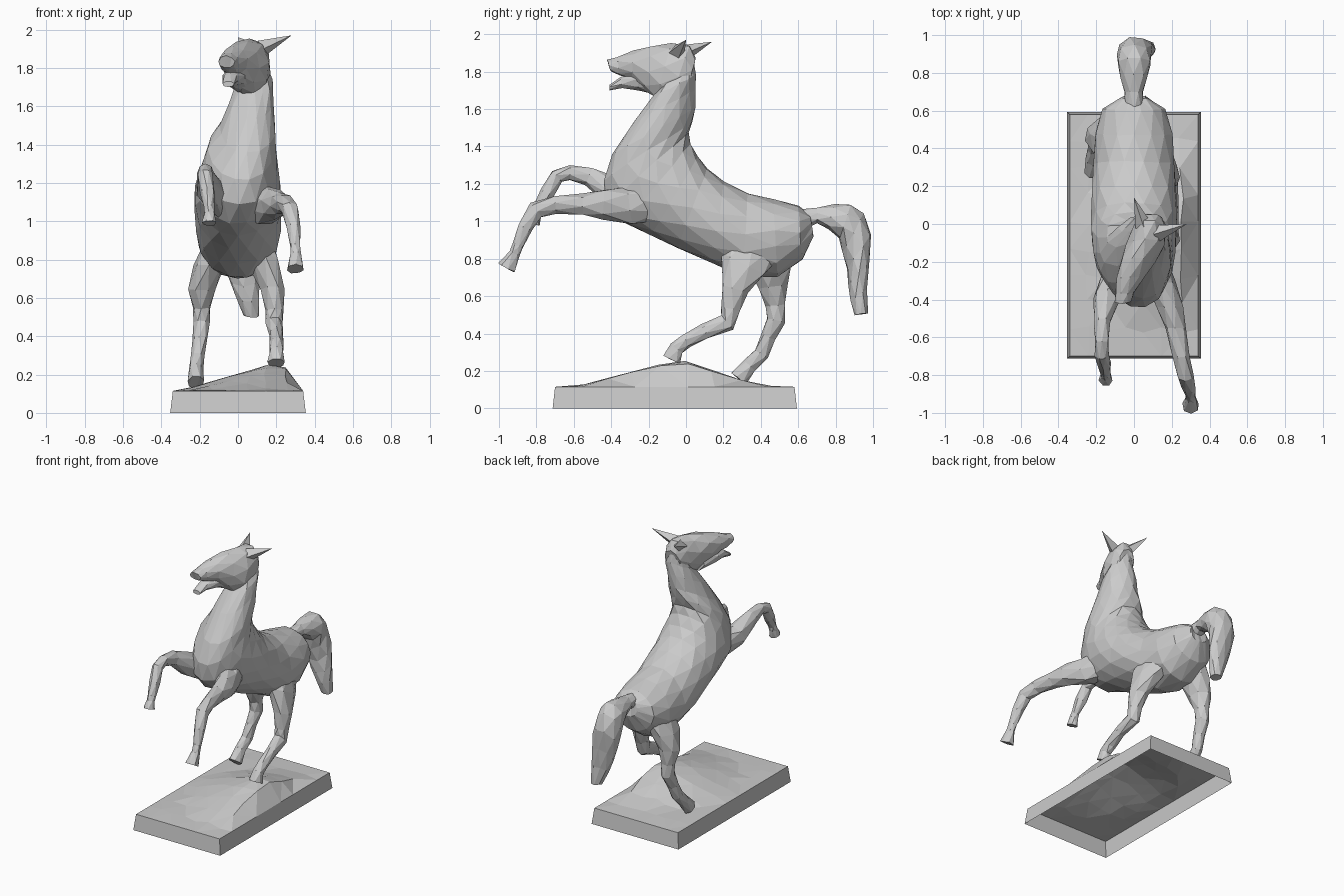
import bpy, bmesh, math, random
from mathutils import Vector

random.seed(4)
cube = bpy.data.objects.get("Cube")
if cube:
    bpy.data.objects.remove(cube, do_unlink=True)

# One plain stone colour
stone = bpy.data.materials.new("stone_grey")
stone.use_nodes = True
stone.diffuse_color = (0.6, 0.6, 0.6, 1)
stone.node_tree.nodes["Principled BSDF"].inputs["Base Color"].default_value = stone.diffuse_color

CM = 0.01  # all tables below are in hundredths of a unit


def finish(name, bm):
    """Triangulate, turn normals outward and link a flat shaded object."""
    bmesh.ops.triangulate(bm, faces=bm.faces[:])
    bmesh.ops.recalc_face_normals(bm, faces=bm.faces[:])
    mesh = bpy.data.meshes.new(name)
    bm.to_mesh(mesh)
    bm.free()
    mesh.materials.append(stone)
    obj = bpy.data.objects.new(name, mesh)
    bpy.context.collection.objects.link(obj)
    return obj


def jitter(amount):
    return Vector([random.uniform(-amount, amount) for axis in range(3)])


def loft(name, sections, sides, rough=0.0):
    """Skin staggered elliptical rings with triangles.
    Each section: upper y, upper z, lower y, lower z, centre x, half width."""
    bm = bmesh.new()
    rings = []
    for i, (uy, uz, ly, lz, cx, w) in enumerate(sections):
        upper, lower = Vector((cx, uy, uz)), Vector((cx, ly, lz))
        centre, tall = (upper + lower) / 2, (upper - lower) / 2
        wide = Vector((w, 0, 0))
        ring = []
        for j in range(sides):
            a = (j + (i % 2) / 2) * math.tau / sides
            p = centre + (tall * math.cos(a) + wide * math.sin(a)) * 1.03
            ring.append(bm.verts.new((p + jitter(rough)) * CM))
        rings.append(ring)
    for i, (a, b) in enumerate(zip(rings, rings[1:])):
        for j in range(sides):
            k = (j + 1) % sides
            if i % 2 == 0:
                bm.faces.new((a[j], a[k], b[j]))
                bm.faces.new((b[j], a[k], b[k]))
            else:
                bm.faces.new((a[j], b[k], b[j]))
                bm.faces.new((a[j], a[k], b[k]))
    bm.faces.new(rings[0])
    bm.faces.new(rings[-1])
    return finish(name, bm)


def limb(name, path, sides=7):
    """Loft a leg along a path of x, y, z, radius."""
    sections = []
    for i, (x, y, z, r) in enumerate(path):
        before, after = path[max(i - 1, 0)], path[min(i + 1, len(path) - 1)]
        dy, dz = after[1] - before[1], after[2] - before[2]
        length = math.hypot(dy, dz)
        py, pz = -dz / length * r, dy / length * r
        sections.append((y + py, z + pz, y - py, z - pz, x, min(r * 0.9, 8)))
    return loft(name, sections, sides, 0.3)


def ear(name, base, tip, radius):
    """A thin four sided spike."""
    base, tip = Vector(base), Vector(tip)
    turn = (tip - base).to_track_quat("Z", "Y")
    bm = bmesh.new()
    ring = [bm.verts.new((base + turn @ Vector(c)) * CM) for c in
            ((radius, 0, 0), (0, radius, 0), (-radius, 0, 0), (0, -radius, 0))]
    point = bm.verts.new(tip * CM)
    for j in range(4):
        bm.faces.new((ring[j], ring[(j + 1) % 4], point))
    bm.faces.new(ring)
    return finish(name, bm)


# Trunk and neck, from rump to throat
loft("body_and_neck", [
    (66, 104, 68, 92, 0, 7),
    (60, 108, 62, 80, 0, 16),
    (47, 111, 49, 71, 0, 20),
    (33, 115, 30, 71, 0, 21),
    (20, 121, 14, 78, 0, 22),
    (11, 128, -4, 86, 0, 22),
    (6, 134, -18, 93, 0, 22),
    (2, 141, -32, 99, 0, 21),
    (1, 147, -42, 109, 1, 19),
    (3, 153, -44, 122, 2, 17),
    (4, 160, -39, 136, 5, 14),
    (5, 170, -27, 154, 7, 11),
    (5, 178, -17, 167, 9, 9),
    (4, 186, -13, 174, 8, 7)], 14, 0.4)

# Head, turned slightly to its right, with an open mouth
loft("head", [
    (5, 187, 1, 172, 9, 6),
    (2, 194, -8, 166, 8, 9),
    (-8, 195, -16, 166, 6, 10),
    (-18, 194, -22, 170, 2, 9),
    (-28, 191, -29, 176, -2, 7),
    (-37, 188, -35, 178, -5, 5),
    (-42, 186, -40, 180, -6, 4)], 9, 0.3)
loft("lower_jaw", [
    (-16, 180, -15, 167, 3, 7),
    (-27, 180, -25, 170, -2, 6),
    (-35, 177, -34, 171, -4, 4),
    (-41, 173, -41, 170, -5, 3)], 7)
ear("left_ear", (12, -5, 190), (28, 0, 197), 4.5)
ear("right_ear", (5, -1, 190), (0, 14, 196), 4.5)

# Raised front legs
limb("front_left_leg", [
    (8, -14, 112, 11), (14, -30, 108, 10), (19, -44, 109, 8), (22, -55, 109, 6),
    (25, -70, 109, 5), (27, -80, 106, 5), (29, -86, 97, 4),
    (30, -90, 87, 3), (30, -92, 83, 3), (30, -96, 75, 5)])
limb("front_right_leg", [
    (-7, -22, 110, 11), (-14, -38, 115, 8), (-17, -52, 124, 5),
    (-17, -62, 126, 4), (-17, -69, 124, 4), (-16, -74, 115, 4),
    (-15, -79, 107, 3), (-15, -80, 104, 3), (-15, -82, 99, 4)])

# Planted hind legs
limb("hind_left_leg", [
    (8, 40, 92, 15), (14, 31, 77, 13), (18, 26, 64, 7),
    (19, 24, 53, 5), (19, 22, 46, 5), (20, 10, 41, 4),
    (20, 0, 36, 4), (20, -5, 32, 4), (20, -8, 26, 5)])
limb("hind_right_leg", [
    (-8, 46, 92, 13), (-15, 45, 77, 12), (-19, 46, 65, 8),
    (-19, 48, 55, 5), (-19, 48, 47, 5), (-20, 44, 38, 4),
    (-21, 40, 29, 4), (-22, 34, 23, 4), (-22, 28, 16, 5)])

# Arched tail
loft("tail", [
    (60, 106, 62, 95, 0, 5),
    (70, 107, 70, 99, 0, 5),
    (79, 109, 76, 96, 0, 7),
    (88, 109, 82, 91, 0, 9),
    (95, 104, 84, 84, 0, 9),
    (99, 93, 86, 74, 1, 9),
    (98, 78, 87, 66, 3, 8),
    (97, 64, 88, 58, 5, 6),
    (97, 51, 90, 50, 7, 4)], 8, 0.4)

# Open bottomed plinth with a rocky mound under the left hind hoof
bm = bmesh.new()
bmesh.ops.create_grid(bm, x_segments=7, y_segments=9, size=1)
for v in bm.verts:
    inner = not v.is_boundary
    v.co = Vector((v.co.x * 0.34, v.co.y * 0.64 - 0.06, 0.115))
    if inner:
        v.co += Vector((random.uniform(-1, 1), random.uniform(-1, 1), 0)) * 0.02
        dx, dy = v.co.x - 0.21, v.co.y + 0.03
        d = math.hypot(dx / (0.2 if dx > 0 else 0.5), dy / (0.42 if dy > 0 else 0.55))
        v.co.z += 0.15 * max(0, 1 - d) + 0.005
rim = [e for e in bm.edges if e.is_boundary]
for part in bmesh.ops.extrude_edge_only(bm, edges=rim)["geom"]:
    if isinstance(part, bmesh.types.BMVert):
        part.co = (part.co.x * 1.04, (part.co.y + 0.06) * 1.02 - 0.06, 0)
finish("plinth", bm)
